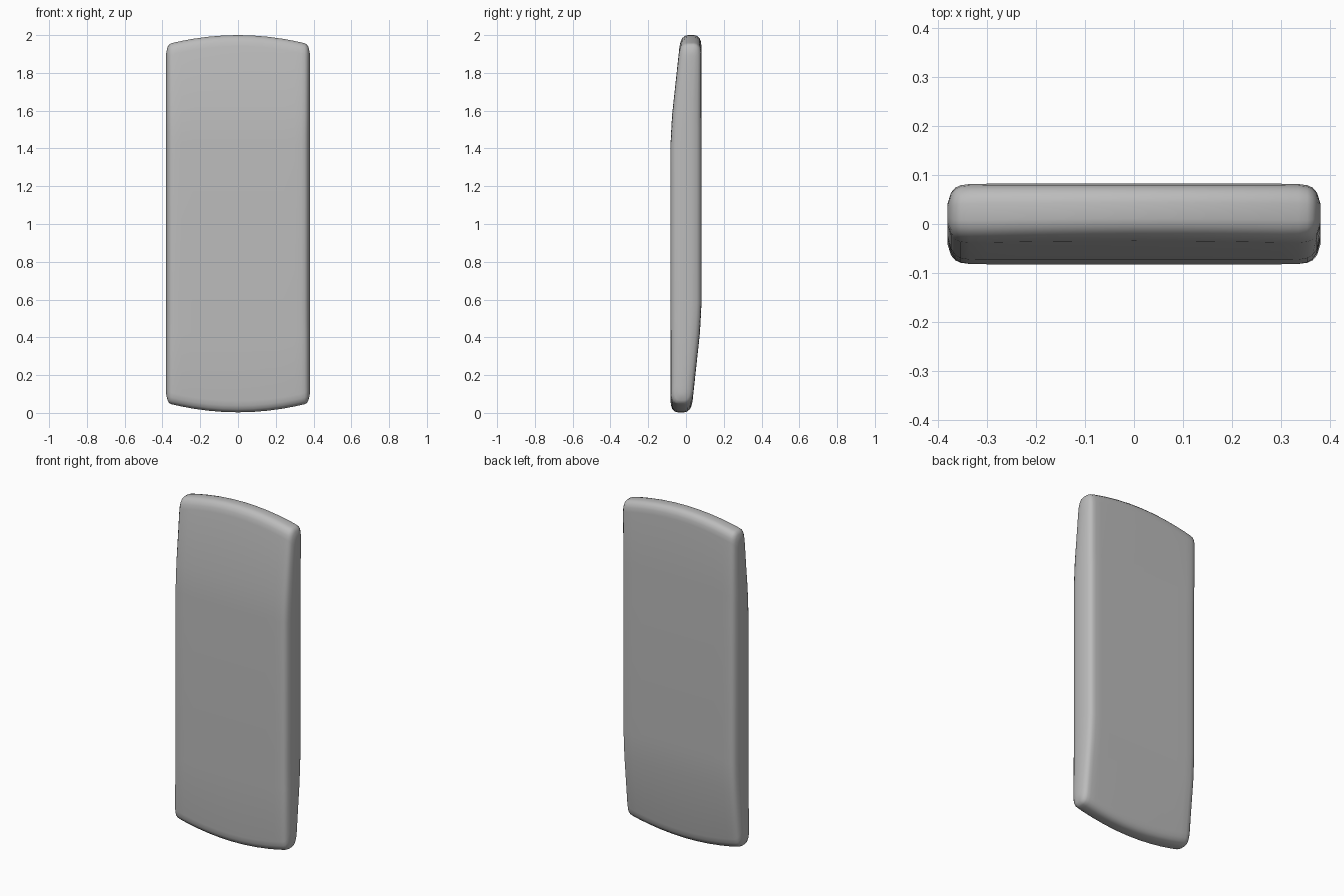
import bpy
import bmesh

cube = bpy.data.objects.get("Cube")
if cube:
    bpy.data.objects.remove(cube, do_unlink=True)

grey = bpy.data.materials.new("plain grey")
grey.use_nodes = True
colour = (0.5, 0.5, 0.5, 1)
grey.diffuse_color = colour
grey.node_tree.nodes["Principled BSDF"].inputs["Base Color"].default_value = colour


def face_depth(d):
    """Depth of a face at distance d from its tapered end, with a soft bend."""
    depth = 0.082 - 0.108 * max(0, 0.5 - d)
    return depth - 0.004 * max(0, 1 - abs(d - 0.5) / 0.08)


# Rounded end: distance from the tip, share of the thickness
END = [(0, 0.3), (0.004, 0.58), (0.016, 0.82), (0.035, 0.95), (0.06, 1)]

# Half of the width: x, share of the thickness, extra drop at the ends
HALF = [(0, 1, 0), (0.08, 1, 0), (0.16, 1, 0), (0.24, 1, 0), (0.3, 1, 0),
        (0.335, 0.99, 0), (0.353, 0.95, 0), (0.364, 0.87, 0.003),
        (0.373, 0.7, 0.015), (0.38, 0.35, 0.045)]
STATIONS = [(-x, k, d) for x, k, d in HALF[:0:-1]] + HALF


def ring(bm, x, share, drop):
    """Closed side section of the slab at one place across its width."""
    tip = 0.045 * (x / 0.36) ** 2 + drop
    bottom, top = 0.003 + tip, 2 - tip
    levels = [(bottom + d, s) for d, s in END]
    levels += [(z, 1) for z in (0.42, 0.5, 0.58, 1.42, 1.5, 1.58)]
    levels += [(top - d, s) for d, s in reversed(END)]
    front, back = [], []
    for z, s in levels:
        near, far = -face_depth(2 - z), face_depth(z)
        middle, half = (near + far) / 2, (far - near) / 2 * s * share
        front.append(bm.verts.new((x, middle - half, z)))
        back.append(bm.verts.new((x, middle + half, z)))
    return front + back[::-1]


# Slab lofted across its width
bm = bmesh.new()
rings = [ring(bm, *station) for station in STATIONS]
for a, b in zip(rings, rings[1:]):
    for i in range(len(a)):
        j = (i + 1) % len(a)
        bm.faces.new((a[i], b[i], b[j], a[j]))

# Flat side walls, filled as strips between front and back
for r in (rings[0], rings[-1]):
    for i in range(len(r) // 2 - 1):
        bm.faces.new((r[i], r[i + 1], r[-2 - i], r[-1 - i]))
bmesh.ops.recalc_face_normals(bm, faces=bm.faces)

mesh = bpy.data.meshes.new("rounded_slab")
bm.to_mesh(mesh)
bm.free()
mesh.materials.append(grey)
slab = bpy.data.objects.new("rounded_slab", mesh)
bpy.context.collection.objects.link(slab)
bpy.context.view_layer.objects.active = slab
slab.select_set(True)
bpy.ops.object.shade_smooth_by_angle(angle=0.6)
